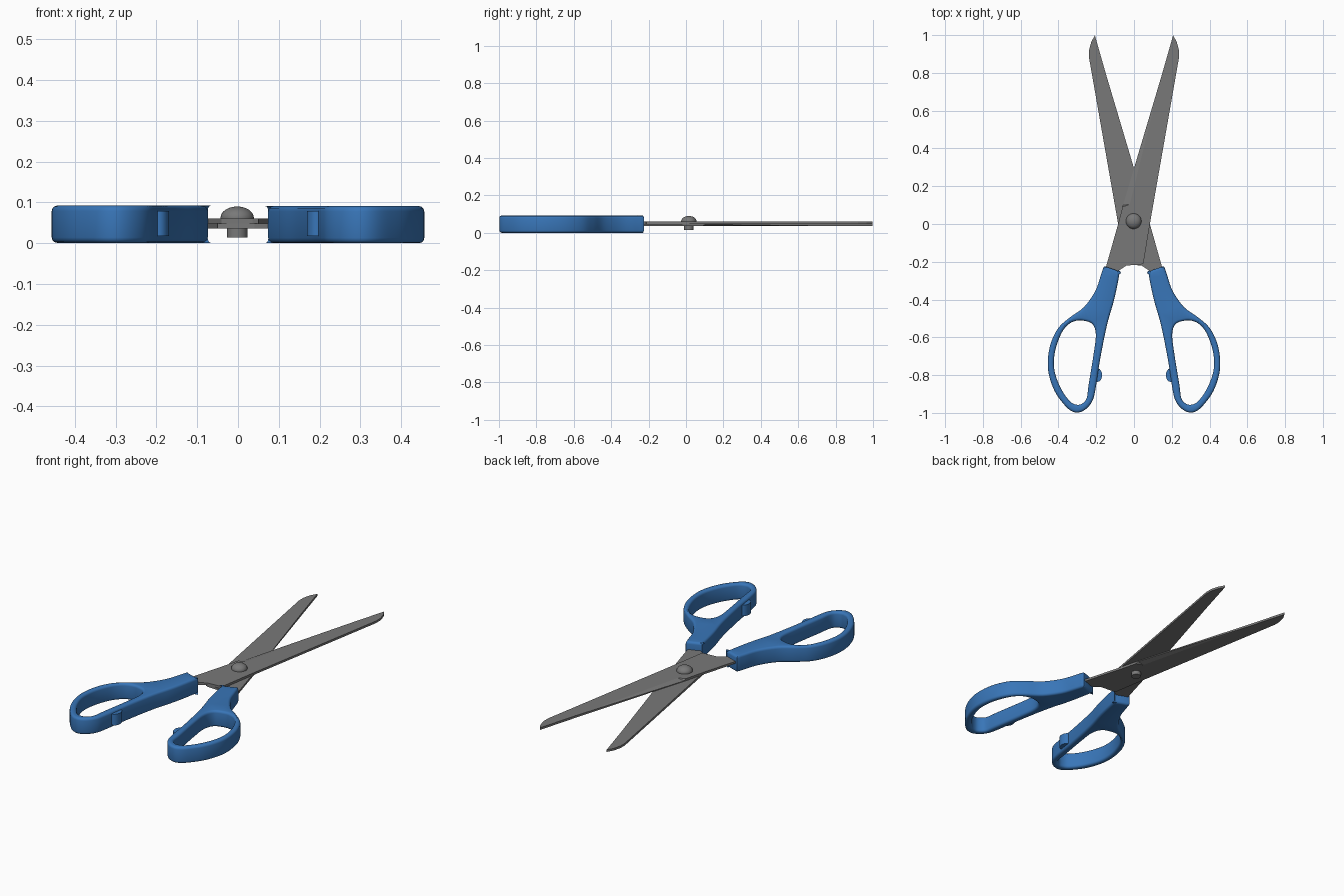
import bpy, bmesh, math
from mathutils import Vector

if "Cube" in bpy.data.objects:
    bpy.data.objects.remove(bpy.data.objects["Cube"])


def material(name, rgb):
    m = bpy.data.materials.new(name)
    m.diffuse_color = (*rgb, 1)
    m.use_nodes = True
    m.node_tree.nodes["Principled BSDF"].inputs["Base Color"].default_value = m.diffuse_color
    return m


BLUE = material("blue plastic", (0.04, 0.18, 0.48))
STEEL = material("grey steel", (0.19, 0.19, 0.19))
MID_Z = 0.048      # plane where the two blades touch
HALF_H = 0.0455    # half height of the handles


def finish(bm, name, mat, angle=35):
    bmesh.ops.recalc_face_normals(bm, faces=bm.faces)
    me = bpy.data.meshes.new(name)
    bm.to_mesh(me)
    bm.free()
    me.materials.append(mat)
    ob = bpy.data.objects.new(name, me)
    bpy.context.collection.objects.link(ob)
    bpy.context.view_layer.objects.active = ob
    ob.select_set(True)
    bpy.ops.object.shade_smooth_by_angle(angle=math.radians(angle))
    ob.select_set(False)
    return ob


def smooth_loop(pts, n=5):
    """Closed Catmull-Rom curve through the points."""
    p = [Vector(q) for q in pts]
    out = []
    for i in range(len(p)):
        a, b, c, d = (p[(i + k) % len(p)] for k in (-1, 0, 1, 2))
        for s in range(n):
            t = s / n
            out.append(0.5 * (2 * b + (c - a) * t + (2 * a - 5 * b + 4 * c - d) * t * t
                              + (3 * b - a - 3 * c + d) * t ** 3))
    return out


def inset(loop, d):
    """Shift a clockwise loop to its right by d."""
    res = []
    for i, q in enumerate(loop):
        t = (loop[(i + 1) % len(loop)] - loop[i - 1]).normalized()
        res.append(q + Vector((t.y, -t.x)) * d)
    return res


# Handle outline and finger hole (right side)
OUTER = [(0.077, -0.262), (0.083, -0.25), (0.15, -0.226), (0.162, -0.232), (0.175, -0.27),
         (0.205, -0.355), (0.265, -0.44), (0.34, -0.495), (0.40, -0.55), (0.44, -0.63),
         (0.456, -0.72), (0.45, -0.80), (0.42, -0.885), (0.375, -0.95), (0.335, -0.988),
         (0.295, -0.998), (0.255, -0.98), (0.222, -0.94), (0.205, -0.88), (0.18, -0.72),
         (0.143, -0.535), (0.105, -0.40)]
HOLE = [(0.265, -0.512), (0.22, -0.53), (0.202, -0.585), (0.214, -0.69), (0.24, -0.85),
        (0.25, -0.92), (0.27, -0.948), (0.30, -0.957), (0.34, -0.938), (0.39, -0.865),
        (0.422, -0.77), (0.418, -0.675), (0.385, -0.58), (0.345, -0.53), (0.305, -0.512)]


def handle(side, name, zc):
    bm = bmesh.new()
    b = 0.013
    arc = [(b * (1 - math.cos(a)), HALF_H - b + b * math.sin(a))
           for a in (math.radians(30 * k) for k in range(4))]
    profile = [(d, -z) for d, z in reversed(arc)] + arc
    caps = [[], []]
    for pts in (OUTER, HOLE):          # hole runs the other way round
        loop = smooth_loop(pts)
        rings = [[bm.verts.new((side * q.x, q.y, zc + z)) for q in inset(loop, d)]
                 for d, z in profile]
        n = len(loop)
        for r0, r1 in zip(rings, rings[1:]):
            for i in range(n):
                j = (i + 1) % n
                bm.faces.new((r0[i], r0[j], r1[j], r1[i]))
        for cap, ring in zip(caps, (rings[0], rings[-1])):
            cap += [bm.edges.get((ring[i], ring[(i + 1) % n])) for i in range(n)]
    for cap in caps:
        bmesh.ops.triangle_fill(bm, edges=cap, use_beauty=True)
    finish(bm, name, BLUE)


def stop_knob(side, name):
    bm = bmesh.new()
    bmesh.ops.create_cone(bm, cap_ends=True, segments=24, radius1=0.036, radius2=0.036, depth=0.062)
    bmesh.ops.scale(bm, vec=(0.7, 1, 1), verts=bm.verts)
    bmesh.ops.translate(bm, vec=(side * 0.194, -0.8, MID_Z), verts=bm.verts)
    finish(bm, name, BLUE)


# Blade outline, clockwise from the start of the ground cutting edge
BLADE = [(-0.058, 0.10), (0.143, 0.775), (0.207, 0.998), (0.226, 0.965), (0.238, 0.92),
         (0.238, 0.88), (0.084, 0.0), (0.05, -0.21), (0.035, -0.215), (0.0, -0.217),
         (-0.04, -0.22), (-0.085, -0.25), (-0.115, -0.33), (-0.18, -0.33), (-0.148, -0.226),
         (-0.084, 0.0), (-0.061, 0.09)]


def blade(flip, name):
    """flip = -1 turns the blade half a turn about the long axis."""
    bm = bmesh.new()
    t = 0.012

    def v(x, y, z):
        return bm.verts.new((flip * x, y, MID_Z + flip * z))
    low = [v(x, y, 0.0) for x, y in BLADE]
    top = [v(x, y, 0.003 if i == 0 else t) for i, (x, y) in enumerate(BLADE)]
    notch = v(-0.022, 0.104, t)
    bm.faces.new(low)
    bm.faces.new([notch] + top[1:])
    bm.faces.new((top[0], top[1], notch))      # ground cutting edge
    bm.faces.new((top[0], notch, top[-1]))     # step at its start
    for i in range(len(low)):
        j = (i + 1) % len(low)
        bm.faces.new((low[i], low[j], top[j], top[i]))
    finish(bm, name, STEEL, 5)


blade(1, "upper_blade")
blade(-1, "lower_blade")
for side, word in ((-1, "left"), (1, "right")):
    handle(side, word + "_handle", HALF_H + (0.001 if side < 0 else 0))
    stop_knob(side, word + "_stop_knob")

# Pivot screw: domed head and shaft, turned from one profile
bm = bmesh.new()
prof = [(0, 0.014), (0.025, 0.014), (0.025, 0.055), (0.040, 0.055), (0.041, 0.062)]
prof += [(0.041 * math.cos(a), 0.062 + 0.028 * math.sin(a))
         for a in (math.radians(15 * k) for k in range(1, 6))] + [(0, 0.09)]
vs = [bm.verts.new((r - 0.002, 0.015, z)) for r, z in prof]
es = [bm.edges.new(p) for p in zip(vs, vs[1:])]
bmesh.ops.spin(bm, geom=vs + es, cent=(-0.002, 0.015, 0), axis=(0, 0, 1),
               angle=2 * math.pi, steps=32)
bmesh.ops.remove_doubles(bm, verts=bm.verts, dist=1e-5)
finish(bm, "pivot_screw", STEEL)
